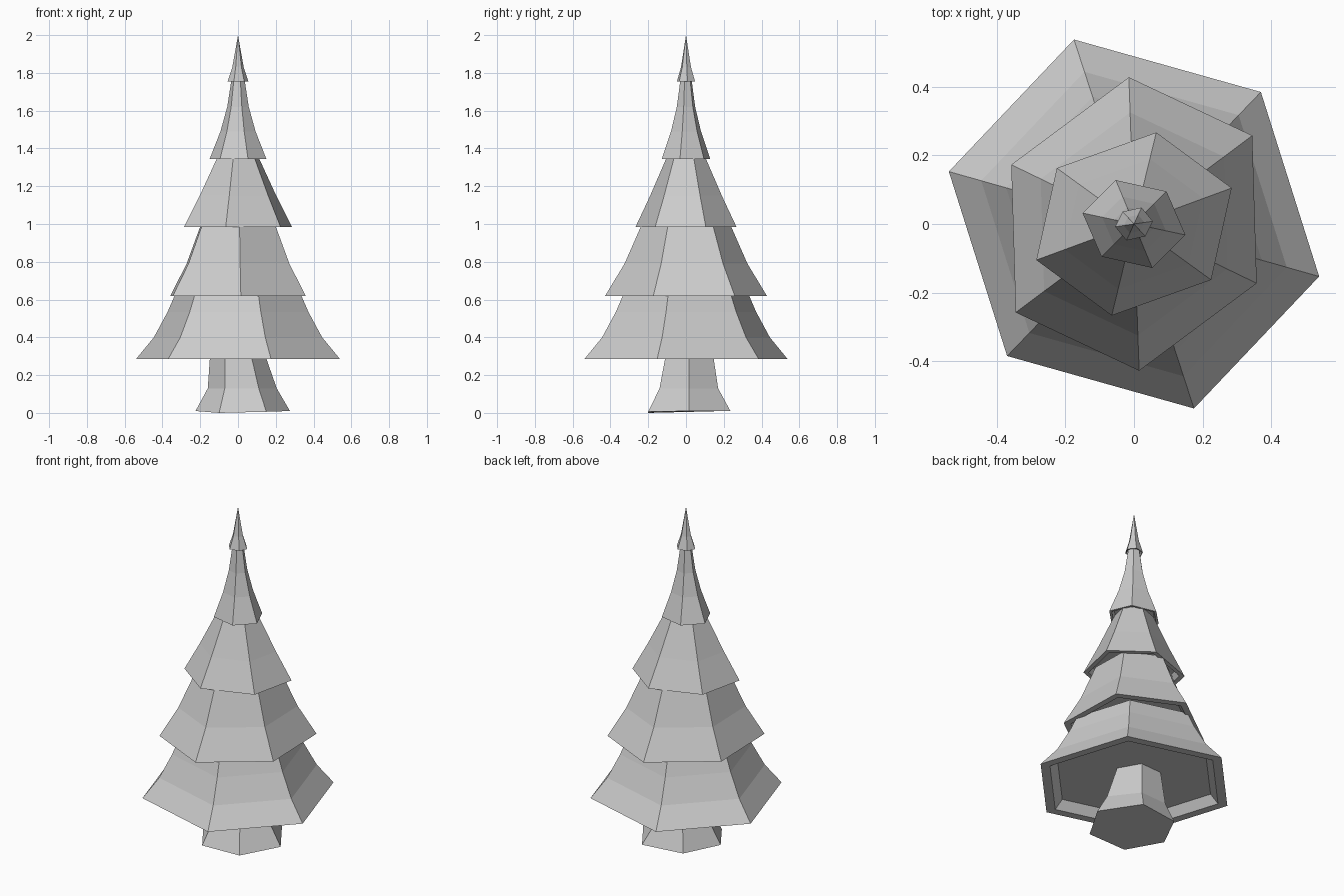
import bpy, bmesh

if "Cube" in bpy.data.objects:
    bpy.data.objects.remove(bpy.data.objects["Cube"])


def loft(name, rings, apex=None):
    """Join rings of equal point count with flat faces; close both ends."""
    bm = bmesh.new()
    loops = [[bm.verts.new(p) for p in ring] for ring in rings]
    n = len(loops[0])
    for a, b in zip(loops, loops[1:]):
        for i in range(n):
            j = (i + 1) % n
            bm.faces.new((a[i], a[j], b[j], b[i]))
    bm.faces.new(loops[0][::-1])
    if apex is None:
        bm.faces.new(loops[-1])
    else:
        tip = bm.verts.new((0, 0, apex))
        for i in range(n):
            bm.faces.new((loops[-1][i], loops[-1][(i + 1) % n], tip))
    bmesh.ops.recalc_face_normals(bm, faces=bm.faces)
    mesh = bpy.data.meshes.new(name)
    bm.to_mesh(mesh)
    bm.free()
    obj = bpy.data.objects.new(name, mesh)
    bpy.context.collection.objects.link(obj)
    return obj


def tier(name, half, profile, recess, apex=None):
    """Hexagonal skirt: three corners plus their opposites, scaled up a profile."""
    corners = half + [(-x, -y) for x, y in half]
    z0 = profile[0][0]
    # recessed underside, rim, then the flared outside
    steps = [(z0 + recess, 0.82), (z0, 0.90)] + profile
    rings = [[(x * s, y * s, z) for x, y in corners] for z, s in steps]
    return loft(name, rings, apex)


# Branch tiers from bottom to top: profile is (height, scale of the rim)
tier("branches_bottom", [(0.54, -0.153), (0.37, 0.385), (-0.175, 0.538)],
     [(0.285, 1), (0.40, 0.825), (0.535, 0.69), (0.635, 0.61)], 0.05)
tier("branches_lower", [(0.358, -0.173), (0.345, 0.258), (-0.015, 0.428)],
     [(0.62, 1), (0.79, 0.76), (1.0, 0.545)], 0.04)
tier("branches_middle", [(0.285, 0.105), (0.065, 0.267), (-0.225, 0.163)],
     [(0.985, 1), (1.15, 0.71), (1.355, 0.38)], 0.035)
tier("branches_upper", [(0.15, -0.032), (0.095, 0.095), (-0.053, 0.128)],
     [(1.345, 1), (1.49, 0.62), (1.62, 0.38), (1.765, 0.23)], 0.03)
tier("branches_tip", [(0.055, 0.008), (0.022, 0.048), (-0.033, 0.036)],
     [(1.755, 1), (1.83, 0.55)], 0.015, apex=2.0)

# Slightly irregular flared trunk
base = [(0.275, 0.015, 0.01), (0.13, 0.235, 0.01), (-0.12, 0.20, 0.01),
        (-0.225, -0.01, 0.01), (-0.10, -0.20, 0.0), (0.15, -0.20, 0.006)]
waist = [(0.205, 0.015), (0.085, 0.17), (-0.09, 0.16),
         (-0.16, 0.0), (-0.07, -0.14), (0.11, -0.14)]
top = [(0.13, 0.015), (0.06, 0.138), (-0.08, 0.13),
       (-0.145, 0.01), (-0.07, -0.10), (0.06, -0.10)]
loft("trunk", [base,
               [(x, y, 0.13) for x, y in waist],
               [(x, y, 0.345) for x, y in top]])
